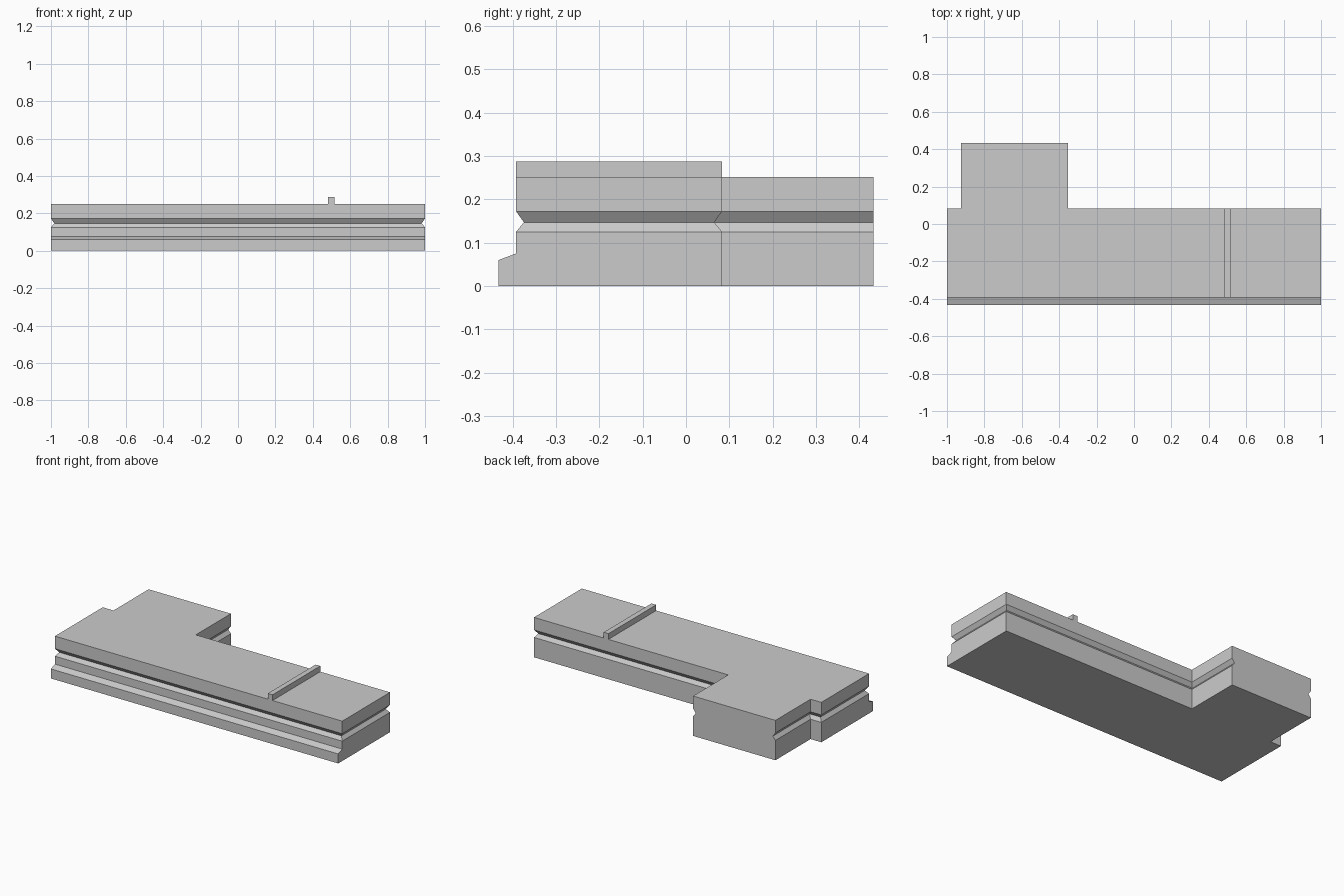
import bpy, bmesh

if "Cube" in bpy.data.objects:
    bpy.data.objects.remove(bpy.data.objects["Cube"])


def make_object(name, rings):
    """Skin a stack of closed rings and cap both ends."""
    bm = bmesh.new()
    loops = [[bm.verts.new(p) for p in ring] for ring in rings]
    count = len(loops[0])
    for low, high in zip(loops, loops[1:]):
        for i in range(count):
            j = (i + 1) % count
            bm.faces.new((low[i], low[j], high[j], high[i]))
    bm.faces.new(loops[0][::-1])
    bm.faces.new(loops[-1])
    bmesh.ops.recalc_face_normals(bm, faces=bm.faces)
    mesh = bpy.data.meshes.new(name)
    bm.to_mesh(mesh)
    bm.free()
    obj = bpy.data.objects.new(name, mesh)
    bpy.context.collection.objects.link(obj)
    return obj


FRONT, LEDGE, BACK, WING_BACK = -0.392, -0.432, 0.083, 0.432
WING_LEFT, WING_RIGHT = -0.925, -0.352
TOP = 0.251


def outline(z, inset, front):
    """Stepped floor plan; the wing's back end stays flush."""
    d = inset
    plan = [(-1 + d, front + d), (1 - d, front + d), (1 - d, BACK - d),
            (WING_RIGHT - d, BACK - d), (WING_RIGHT - d, WING_BACK),
            (WING_LEFT + d, WING_BACK), (WING_LEFT + d, BACK - d),
            (-1 + d, BACK - d)]
    return [(x, y, z) for x, y in plan]


# Slab with a sloped front ledge and a V groove: height, inset, front edge
levels = [(0, 0, LEDGE), (0.06, 0, LEDGE), (0.075, 0, FRONT),
          (0.125, 0, FRONT), (0.147, 0.018, FRONT), (0.172, 0, FRONT),
          (TOP, 0, FRONT)]
make_object("grooved_slab", [outline(*level) for level in levels])

# Raised strip across the top
make_object("top_strip", [
    [(0.482, FRONT, z), (0.515, FRONT, z), (0.515, BACK, z), (0.482, BACK, z)]
    for z in (TOP, 0.287)])
